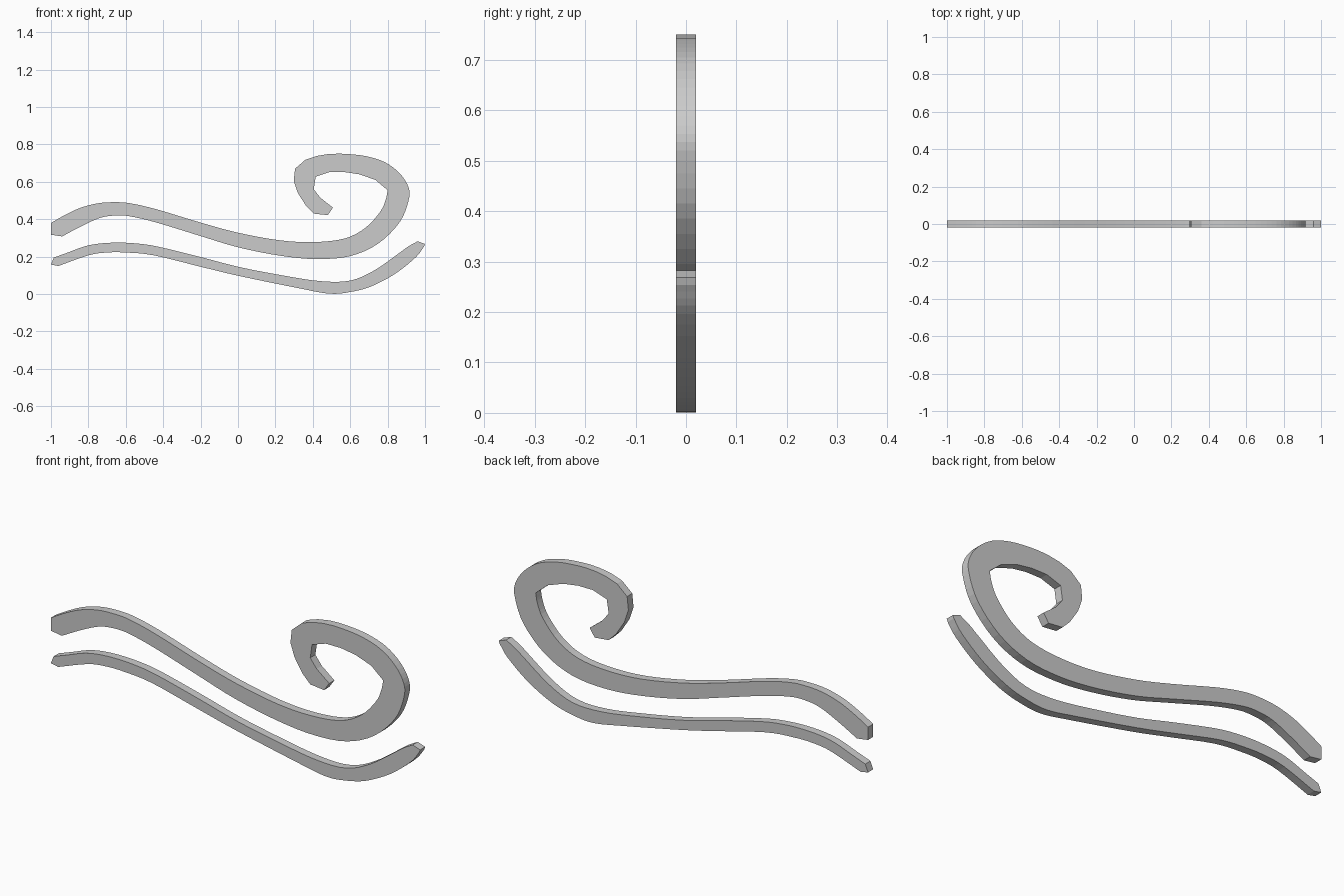
import bpy, bmesh
from mathutils import Vector

if "Cube" in bpy.data.objects:
    bpy.data.objects.remove(bpy.data.objects["Cube"])

HALF_DEPTH = 0.02


def smooth(pts, steps=4):
    """Catmull-Rom curve through the given points."""
    p = [Vector(q) for q in pts]
    p = [2 * p[0] - p[1]] + p + [2 * p[-1] - p[-2]]
    out = []
    for a, b, c, d in zip(p, p[1:], p[2:], p[3:]):
        for i in range(steps):
            t = i / steps
            out.append(0.5 * (2 * b + (c - a) * t + (2 * a - 5 * b + 4 * c - d) * t ** 2
                              + (3 * b - a - 3 * c + d) * t ** 3))
    return out + [p[-2]]


def ribbon(name, outline):
    """Flat plate cut to the outline in x, z."""
    bm = bmesh.new()
    face = bm.faces.new([bm.verts.new((q[0], -HALF_DEPTH, q[1])) for q in outline])
    ext = bmesh.ops.extrude_face_region(bm, geom=[face])
    new = [v for v in ext["geom"] if isinstance(v, bmesh.types.BMVert)]
    bmesh.ops.translate(bm, verts=new, vec=(0, 2 * HALF_DEPTH, 0))
    bmesh.ops.triangulate(bm, faces=[f for f in bm.faces if len(f.verts) > 4],
                          ngon_method='EAR_CLIP')
    bmesh.ops.recalc_face_normals(bm, faces=bm.faces[:])
    mesh = bpy.data.meshes.new(name)
    bm.to_mesh(mesh)
    bm.free()
    obj = bpy.data.objects.new(name, mesh)
    bpy.context.collection.objects.link(obj)


# Upper wave: top edge into the inside of the curl, faceted tip, then back outside
upper_top = [(-1, .38), (-.93, .42), (-.845, .46), (-.75, .485), (-.66, .491), (-.575, .485),
             (-.435, .453), (-.2, .382), (0, .328), (.225, .287), (.41, .278), (.57, .297),
             (.68, .353), (.76, .44), (.79, .505), (.80, .555)]
curl_inside = [(.735, .61), (.65, .64), (.57, .652), (.49, .652), (.415, .627),
               (.405, .56), (.44, .515), (.508, .462)]
curl_outside = [(.48, .422), (.405, .43), (.365, .47), (.32, .54), (.298, .605), (.305, .67),
                (.36, .718), (.42, .738)]
upper_bottom = [(.48, .748), (.56, .75), (.68, .738), (.785, .705), (.865, .645), (.912, .57),
                (.912, .50), (.865, .385), (.75, .27), (.6, .203), (.42, .187), (.225, .205),
                (0, .25), (-.2, .31), (-.435, .382), (-.575, .415), (-.65, .42),
                (-.735, .408), (-.835, .364), (-.94, .308)]
ribbon("upper_wave", smooth(upper_top) + curl_inside + curl_outside
       + smooth(upper_bottom) + [(-1, .317)])

# Lower wave: top edge, blunt right tip, bottom edge, blunt left end
lower_top = [(-.985, .195), (-.91, .222), (-.82, .255), (-.74, .27), (-.65, .275), (-.55, .271),
             (-.43, .254), (-.2, .198), (0, .146), (.225, .102), (.44, .069), (.60, .072),
             (.73, .127), (.86, .218), (.91, .254), (.96, .282)]
lower_bottom = [(.995, .254), (.95, .196), (.84, .108), (.71, .04), (.6, .011), (.49, .002),
                (.33, .03), (0, .098), (-.2, .146), (-.45, .207), (-.6, .222), (-.7, .222),
                (-.8, .207), (-.96, .15)]
ribbon("lower_wave", smooth(lower_top) + [(1, .268)] + smooth(lower_bottom) + [(-1, .158)])
